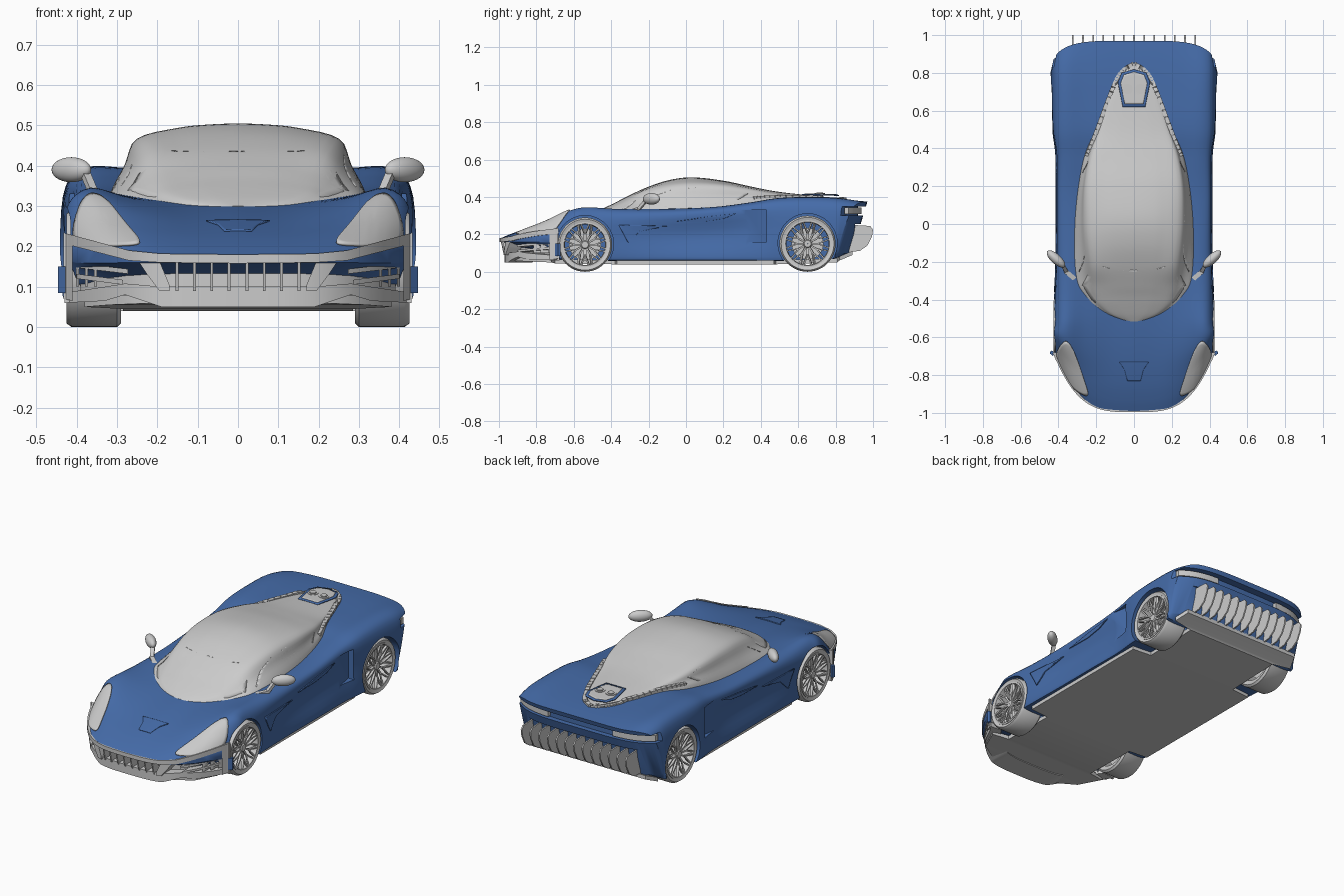
import bpy, bmesh
from math import radians, sin, cos, pi
from mathutils import Vector, Matrix
from mathutils.bvhtree import BVHTree

if "Cube" in bpy.data.objects:
    bpy.data.objects.remove(bpy.data.objects["Cube"])
BLUE = bpy.data.materials.new("blue_paint")
BLUE.diffuse_color = (0.06, 0.15, 0.40, 1)
BLUE.use_nodes = True
BLUE.node_tree.nodes["Principled BSDF"].inputs["Base Color"].default_value = BLUE.diffuse_color
DOWN = Vector((0, 0, -1))
# Plan curves of nose and tail
nose = lambda x: -0.99 + 0.32 * (abs(x) / 0.43) ** 3.5
tail = lambda x: 0.955 - 0.08 * (abs(x) / 0.43) ** 5
sym = lambda pts: pts + [(-x, y) for x, y in reversed(pts) if x > 0]
def finish(name, bm, blue=False, mirror=False):
    bmesh.ops.recalc_face_normals(bm, faces=bm.faces)
    me = bpy.data.meshes.new(name)
    bm.to_mesh(me)
    ob = bpy.data.objects.new(name, me)
    bpy.context.collection.objects.link(ob)
    if blue:
        me.materials.append(BLUE)
    if mirror:
        ob.modifiers.new("mirror", 'MIRROR')
    return ob
def spline(pts, n, closed=False):
    p, out, c = [Vector(q) for q in pts], [], len(pts)
    at = (lambda i: p[i % c]) if closed else (lambda i: p[max(0, min(c - 1, i))])
    for i in range(c if closed else c - 1):
        a, b, d, e = at(i - 1), at(i), at(i + 1), at(i + 2)
        out += [(b * 2 + (d - a) * t + (a * 2 - b * 5 + d * 4 - e) * t * t + (b * 3 - a - d * 3 + e) * t ** 3) * 0.5
                for t in (k / n for k in range(n))]
    return out if closed else out + [p[-1]]
def densify(pts, n):
    p = [Vector(q) for q in pts]
    return [p[i - 1].lerp(p[i], k / n) for i in range(len(p)) for k in range(n)]
def rings(bm, rows, loop=False, caps=True):
    R = [[bm.verts.new(v) for v in r] for r in rows]
    for a, b in zip(R, R[1:] + (R[:1] if loop else [])):
        for i in range(len(a)):
            bm.faces.new((a[i], a[i - 1], b[i - 1], b[i]))
    if caps and not loop:
        bm.faces.new(R[0]), bm.faces.new(R[-1])
    return R
# Rounds the nose and tail in plan and leans the tail
def bend(x, y, z):
    b, clamp = abs(x) / 0.43, lambda v: max(0, min(1, v))
    y += 0.32 * clamp((-0.5 - y) / 0.49) * b ** 3.5
    return (x, y - clamp((y - 0.8) / 0.17) * (0.08 * b ** 5 + 0.3 * (0.375 - z)), z)
# Skins mirrored half sections (bottom centre to top centre) along y
def loft(name, table, section, warp, blue):
    bm, rows = bmesh.new(), []
    for row in spline(table, 6):
        half = spline(section(row), 4)
        rows.append([warp(x, row[0], z) for x, z in half] + [warp(-x, row[0], z) for x, z in half[-2:0:-1]])
    R, m = rings(bm, rows, caps=False), len(half)
    for r in (R[0], R[-1]):
        for h in (r[:m], [r[0]] + r[:m - 1:-1] + [r[m - 1]]):
            for i in range(m // 2):
                bm.faces.new(list(dict.fromkeys((h[i], h[i + 1], h[m - 2 - i], h[m - 1 - i]))))
    bmesh.ops.recalc_face_normals(bm, faces=bm.faces)
    return finish(name, bm, blue), BVHTree.FromBMesh(bm)
# Thin panel laid on a surface, outline in plan (x,y) or in side view (y,z)
def decal(name, tree, outline, lift=0.003, side=False, blue=False, mirror=False, n=9):
    bm, prev, c = bmesh.new(), None, sum(outline, Vector((0, 0))) / len(outline)
    def put(q):
        hit = tree.ray_cast(Vector((2, *q)), Vector((-1, 0, 0))) if side else tree.ray_cast(Vector((*q, 2)), DOWN)
        if hit[0] is None:
            hit = tree.find_nearest(Vector((0.42, *q)) if side else Vector((*q, 0.25)))
        return bm.verts.new(hit[0] + hit[1] * lift)
    mid = put(c)
    for k in range(1, n + 1):
        cur = [put(c.lerp(p, k / n)) for p in outline]
        for i in range(len(cur)):
            bm.faces.new((prev[i - 1], prev[i], cur[i], cur[i - 1]) if prev else (mid, cur[i], cur[i - 1]))
        prev = cur
    s = finish(name, bm, blue, mirror).modifiers.new("thickness", 'SOLIDIFY')
    s.thickness, s.offset = 0.006, 0
# Solid band following the nose or tail; knots are (x, z low, z high)
def strip(name, knots, off, depth, curve=nose, mirror=True):
    bm, k = bmesh.new(), [Vector(q) for q in knots]
    rows, end = [a.lerp(b, i / 8) for a, b in zip(k, k[1:]) for i in range(8)] + [k[-1]], -.672 if curve is nose else 9
    rings(bm, [[(x, min(curve(x) + off + d, end - .02 + d / 8), z) for d, z in ((0, l), (0, h), (depth, h), (depth, l))]
               for x, l, h in rows])
    return finish(name, bm, mirror=mirror)
# Polygon extruded along x (points y,z) or z (points x,y)
def prism(name, pts, axis, lo, hi, blue=False, mirror=False):
    bm = bmesh.new()
    rings(bm, [[(v, *p) if axis == 'x' else (*p, v) for p in pts] for v in (lo, hi)])
    return finish(name, bm, blue, mirror)
# Closed (radius, x) profile turned about a wheel axle
def lathe(bm, profile, cy, cz, n=48):
    rings(bm, [[(x, cy + r * cos(k * 2 * pi / n), cz + r * sin(k * 2 * pi / n)) for r, x in profile] for k in range(n)], True)
def bar(bm, p, q, w, d):
    p, q = Vector(p), Vector(q)
    m = Matrix.Translation((p + q) / 2) @ (q - p).to_track_quat('Z', 'X').to_matrix().to_4x4()
    bmesh.ops.create_cube(bm, size=1, matrix=m @ Matrix.Diagonal((w, d, (q - p).length, 1)))
# Main body: y, half width, bottom, shoulder, fender crest, centre, door hollow
BODY = [(-.99, .43, .16, .19, .195, .18, 0), (-.93, .43, .14, .215, .225, .205, 0), (-.84, .435, .10, .255, .265, .235, 0),
        (-.70, .435, .07, .30, .325, .27, 0), (-.55, .43, .06, .30, .345, .295, 0), (-.35, .425, .06, .295, .335, .315, .01),
        (-.10, .42, .06, .30, .335, .33, .025), (.15, .42, .06, .315, .345, .34, .03), (.35, .42, .06, .335, .37, .365, .02),
        (.50, .435, .06, .35, .392, .39, .005), (.70, .44, .06, .35, .397, .39, 0), (.85, .44, .08, .345, .388, .385, 0),
        (.97, .43, .10, .34, .37, .375, 0)]
def body_section(r):
    _, w, zb, zs, zf, zc, d = r
    return [(0, zb), (.3 * w, zb), (.6 * w, zb), (.93 * w, zb), (.99 * w, zb + .02), (w - d, zb * .45 + zs * .55),
            (.97 * w, zs), (.85 * w, zf), (.6 * w, zc * .6 + zf * .4), (.3 * w, zc), (0, zc)]
body, skin = loft("body", BODY, body_section, bend, True)
# Cabin: y, half width, base, shoulder half width, shoulder, roof
CABIN = [(-.515, .06, .285, .04, .295, .30), (-.48, .15, .295, .11, .312, .32), (-.43, .225, .305, .165, .332, .345),
         (-.38, .27, .312, .185, .353, .369), (-.32, .305, .32, .20, .38, .40), (-.22, .317, .325, .22, .43, .447),
         (-.10, .317, .33, .24, .458, .488), (.03, .313, .335, .25, .467, .505), (.20, .295, .345, .248, .46, .487),
         (.36, .262, .37, .22, .438, .453), (.50, .205, .39, .17, .415, .427), (.70, .125, .392, .10, .400, .405),
         (.85, .02, .385, .01, .388, .39)]
def cabin_section(r):
    _, w, zb, wt, zs, zt = r
    return [(0, .27), (w * .5, .27), (w, .27), (w, zb), (w * .5 + wt * .5, zb * .5 + zs * .5), (wt, zs),
            (.6 * wt, zs * .3 + zt * .7), (.3 * wt, zs * .08 + zt * .92), (0, zt)]
cabin, glass = loft("cabin_glasshouse", CABIN, cabin_section, lambda *p: p, False)
# Cutters: wheel arches, side intakes, tail light slot, rear grille recess
cutters = [prism("arch_cutter", [(y + r * cos(a * pi / 24), z + r * sin(a * pi / 24)) for a in range(48)], 'x', .27, .6,
                 mirror=True) for y, z, r in ((-.54, .148, .153), (.65, .153, .158))]
cutters += [prism("intake_cutter", [(.47, .15), (.47, .43), (.385, .43), (.405, .32)], 'z', .16, .33, mirror=True),
            strip("slot_cutter", [(-.46, .302, .35), (.46, .302, .35)], -.035, .2, tail, mirror=False),
            prism("grille_cutter", [(.885, .11), (.905, .255), (1.1, .255), (1.1, .11)], 'x', -.35, .35)]
bpy.context.view_layer.objects.active = body
for c in cutters:
    m = body.modifiers.new("cut", 'BOOLEAN')
    m.operation, m.object, m.solver = 'DIFFERENCE', c, 'EXACT'
    bpy.ops.object.modifier_apply(modifier=m.name)
    bpy.data.objects.remove(c)
# Roof, windows, headlights, sculpted panels
decal("roof", glass, densify(sym([(0, -.225), (.12, -.215), (.218, -.19), (.245, -.06), (.255, .08), (.252, .2),
      (.23, .34), (.12, .362), (0, .37)]), 3), .004, blue=True, n=12)
decal("windscreen", glass, densify(sym([(0, -.5), (.1, -.485), (.17, -.448), (.225, -.4), (.275, -.325), (.215, -.212),
      (.12, -.237), (0, -.245)]), 4), n=12)
decal("side_window", glass, densify([(-.26, .345), (-.17, .405), (-.08, .438), (.05, .45), (.25, .442), (.34, .422),
      (.28, .385), (.15, .36), (-.05, .345)], 3), side=True, mirror=True)
decal("headlight", skin, spline([(.365, -.62), (.405, -.69), (.37, -.79), (.31, -.875), (.245, -.905), (.265, -.82),
      (.32, -.67)], 6, True), .004, mirror=True)
decal("nose_duct", skin, densify(sym([(0, -.83), (.035, -.83), (.05, -.77), (.078, -.73), (0, -.73)]), 3), .001, blue=True)
for name, pts in (("side_blade", [(-.05, .27), (.12, .295), (.27, .312), (.2, .285), (.1, .27)]),
                  ("door_wedge", [(-.36, .25), (-.1, .245), (-.25, .215), (-.31, .155)])):
    decal(name, skin, densify(pts, 4), .004, side=True, blue=True, mirror=True)
# Engine cover: ribbed border, louvres, twin pipes in a blue frame
rib, edge = bmesh.new(), spline([(.25, .36), (.195, .5), (.12, .7), (.07, .80), (.0, .85)], 6)
def on_top(q):
    hits = [tree.ray_cast(Vector((*q, 2)), DOWN)[0] for tree in (glass, skin)]
    return Vector((*q, max(h.z for h in hits if h)))
for a, b in zip(edge, edge[1:]):
    bar(rib, on_top(a.lerp(b, .06)), on_top(a.lerp(b, .94)), .014, .022)
finish("cover_border", rib, mirror=True)
for i, (y, w) in enumerate(((.395, .10), (.46, .09), (.53, .07))):
    decal(f"louvre_{i}", glass, densify(sym([(0, y), (w, y - .004), (w * .6, y + .018), (0, y + .028)]), 3), .008, n=4)
frame = sym([(0, .62), (.06, .62), (.086, .75), (.065, .80), (0, .818)])
decal("pipe_frame", skin, densify(frame, 4), .022, blue=True)
decal("pipe_plate", skin, densify([(x * .82, .72 + (y - .72) * .86) for x, y in frame], 4), .025)
pipe = bmesh.new()
for r, h in ((.027, .012), (.017, .022)):
    bmesh.ops.create_cone(pipe, cap_ends=True, segments=24, radius1=r, radius2=r, depth=h,
                          matrix=Matrix.Translation((.034, .715, .414)))
finish("exhaust_pipe", pipe, mirror=True)
# Front bumper
for name, knots, off, depth in (
        ("bumper_core", [(0, .06, .17), (.25, .07, .18), (.39, .08, .20)], .075, .08),
        ("bumper_lip", [(0, .158, .18), (.19, .16, .182), (.27, .165, .19), (.425, .205, .232)], -.006, .09),
        ("splitter", [(0, .05, .10), (.19, .05, .10), (.28, .08, .108), (.33, .065, .1), (.43, .06, .085)], .02, .13),
        ("grille_post", [(.17, .09, .105), (.195, .09, .165), (.225, .13, .175), (.245, .16, .18)], .005, .08),
        ("bumper_cheek", [(.41, .065, .22), (.432, .07, .235)], -.01, .07)):
    strip(name, knots, off, depth)
for i in range(3):
    z, x = .105 + i * .027, .285 - i * .012
    strip(f"intake_vane_{i}", [(x, z, z + .012), (.40, z + .015, z + .027)], .012 + .008 * i, .06)
    strip(f"intake_riser_{i}", [(.35 + i * .022, .1, .19), (.357 + i * .022, .1, .195)], .02, .05)
bars = bmesh.new()
for x in (.022, .065, .108, .151):
    bar(bars, (x, nose(x) + .04, .095), (x, nose(x) + .025, .165), .05, .007)
finish("grille_bars", bars, mirror=True)
prism("corner_vane", [(.428, -.70), (.446, -.685), (.44, -.67), (.425, -.675)], 'z', .085, .15, True, True)
# Rear: lamps and grille fins
strip("tail_lamp", [(.2, .309, .343), (.42, .309, .343)], -.036, .022, tail)
FIN = [(.87, .105), (.93, .112), (.97, .14), (.995, .19), (1.0, .225), (.985, .245), (.9, .25)]
for i in range(13):
    prism(f"rear_fin_{i}", FIN, 'x', -.328 + i * .054, -.320 + i * .054)
# Flat floor: y, half width, underside
FLOOR = [(-.93, .2, .06), (-.85, .32, .055), (-.72, .38, .05), (-.7, .285, .045), (-.38, .285, .04), (-.37, .4, .04),
         (.47, .4, .04), (.48, .285, .04), (.81, .285, .05), (.82, .4, .06), (.89, .37, .09)]
fl = bmesh.new()
rings(fl, [[(-w, y, z), (w, y, z), (w, y, z + .022), (-w, y, z + .022)] for y, w, z in FLOOR])
finish("floor", fl)
# Wheels: tyre, rim, twin spokes, hub and brake disc
for tag, cy, r in (("front", -.54, .145), ("rear", .65, .15)):
    t, w, k = bmesh.new(), bmesh.new(), r - .145
    lathe(t, [(.118 + k, .30), (.135 + k, .29), (r, .30), (r, .412), (.136 + k, .425), (.118 + k, .42)], cy, r)
    finish(f"{tag}_tyre", t, mirror=True)
    lathe(w, [(.121 + k, .30), (.121 + k, .424), (.112 + k, .424), (.108 + k, .41), (.108 + k, .30)], cy, r)
    lathe(w, [(.001, .36), (.085, .36), (.085, .345), (.001, .345)], cy, r)
    lathe(w, [(.001, .415), (.018, .415), (.026, .405), (.026, .36), (.001, .36)], cy, r, 24)
    pt = lambda rad, ang, x: (x, cy + rad * cos(ang), r + rad * sin(ang))
    for a in (i * pi / 6 for i in range(12)):
        bar(w, pt(.02, a, .403), pt(.06, a, .408), .009, .014)
        for s in (-.2, .2):
            bar(w, pt(.055, a, .408), pt(.113 + k, a + s, .416), .007, .014)
    finish(f"{tag}_wheel", w, mirror=True)
# Door mirrors
mm, turn = bmesh.new(), Matrix.Rotation(radians(42), 4, 'Z') @ Matrix.Diagonal((.062, .026, .031, 1))
bmesh.ops.create_uvsphere(mm, u_segments=24, v_segments=14, radius=1, matrix=Matrix.Translation((.413, -.185, .39)) @ turn)
bar(mm, (.315, -.29, .325), (.362, -.25, .338), .016, .024)
bar(mm, (.358, -.255, .333), (.378, -.215, .38), .016, .02)
finish("door_mirror", mm, mirror=True)
bpy.ops.object.select_all(action='SELECT')
bpy.ops.object.shade_smooth_by_angle(angle=radians(35))
